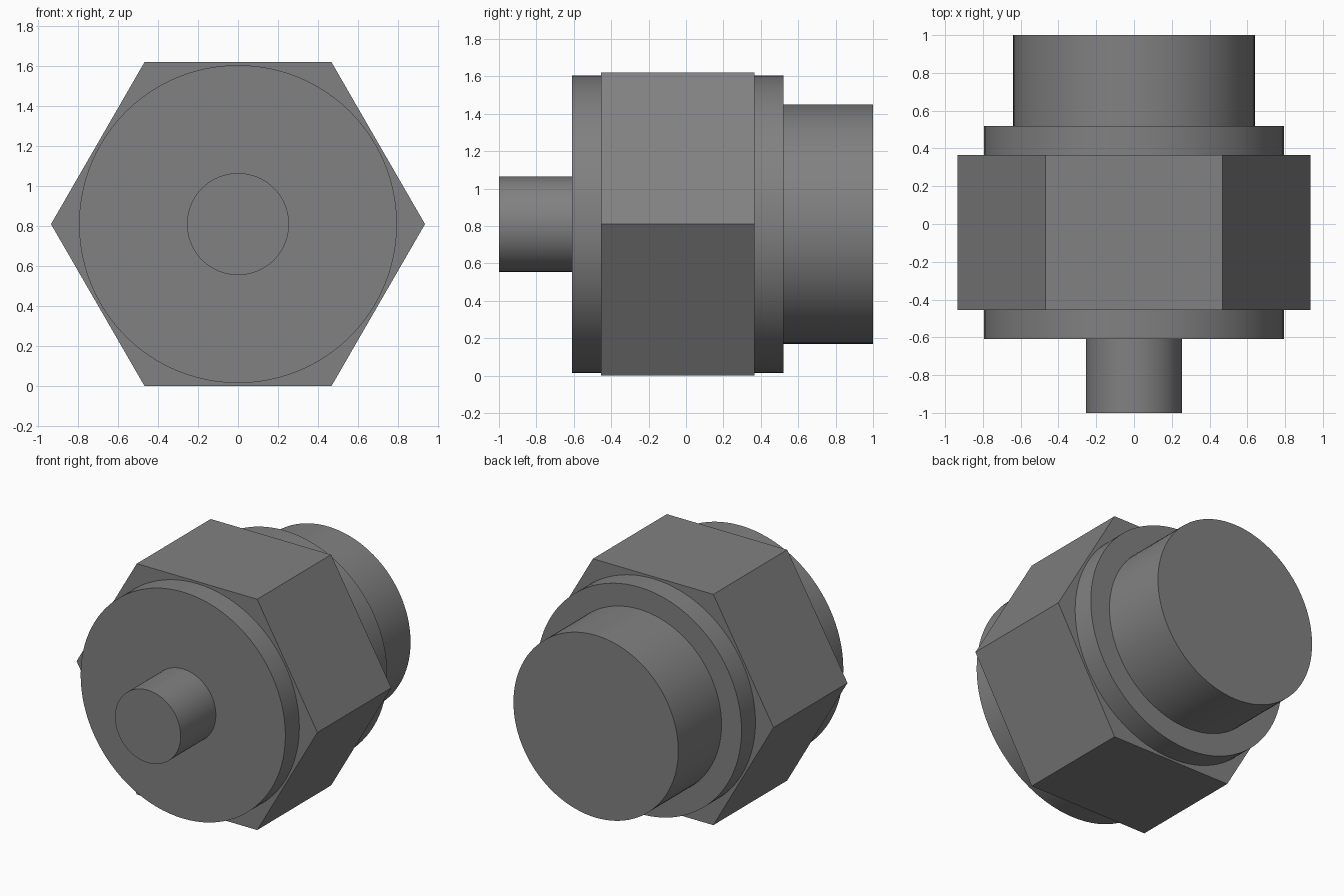
import bpy, bmesh
from math import pi, sin, cos, radians

if "Cube" in bpy.data.objects:
    bpy.data.objects.remove(bpy.data.objects["Cube"])

SEG = 96          # multiple of 6 so the hexagon corners are exact
CZ = 0.81         # height of the common axis
APOTHEM = 0.81    # half the width across the hexagon flats

dark = bpy.data.materials.new("dark_grey")
dark.diffuse_color = (0.22, 0.22, 0.22, 1)
dark.use_nodes = True
dark.node_tree.nodes["Principled BSDF"].inputs["Base Color"].default_value = dark.diffuse_color


def round_r(r):
    return lambda a: r


def hex_r(a):
    # Distance from the axis to the hexagon outline, corners on +x and -x
    return APOTHEM / cos((a % (pi / 3)) - pi / 6)


def turned_part(name, rings, cap_start=False, cap_end=False):
    """Skin a front-to-back list of (y, radius function) rings around the y axis."""
    bm = bmesh.new()
    angles = [2 * pi * i / SEG for i in range(SEG)]
    loops = [[bm.verts.new((rad(a) * cos(a), y, CZ + rad(a) * sin(a))) for a in angles]
             for y, rad in rings]
    for p, q in zip(loops, loops[1:]):
        for i in range(SEG):
            j = (i + 1) % SEG
            bm.faces.new((p[i], q[i], q[j], p[j]))
    if cap_start:
        bm.faces.new(loops[0])
    if cap_end:
        bm.faces.new(loops[-1][::-1])
    mesh = bpy.data.meshes.new(name)
    bm.to_mesh(mesh)
    bm.free()
    mesh.materials.append(dark)
    ob = bpy.data.objects.new(name, mesh)
    bpy.context.collection.objects.link(ob)
    bpy.ops.object.select_all(action='DESELECT')
    ob.select_set(True)
    bpy.context.view_layer.objects.active = ob
    bpy.ops.object.shade_smooth_by_angle(angle=radians(25))


collar, pin, spigot = round_r(0.795), round_r(0.255), round_r(0.64)

# Front pin and front collar
turned_part("front_pin_and_collar",
            [(-1.0, pin), (-0.61, pin), (-0.61, collar), (-0.455, collar)], cap_start=True)

# Hexagonal nut body with its end faces meeting the collars
turned_part("hex_nut",
            [(-0.455, collar), (-0.455, hex_r), (0.365, hex_r), (0.365, collar)])

# Rear collar and wide rear spigot
turned_part("rear_collar_and_spigot",
            [(0.365, collar), (0.52, collar), (0.52, spigot), (1.0, spigot)], cap_end=True)
